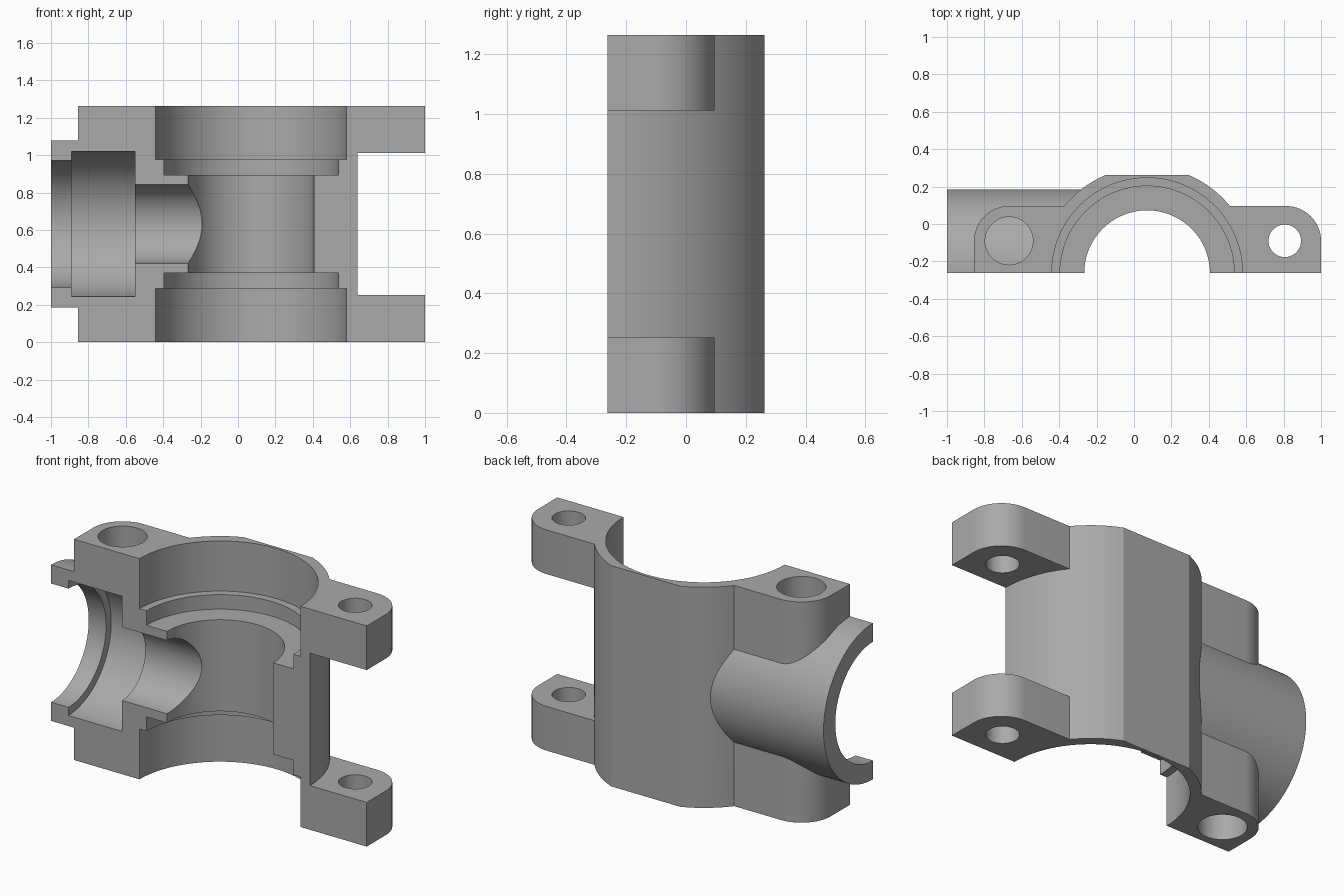
import bpy, bmesh, math
from mathutils import Matrix

if "Cube" in bpy.data.objects:
    bpy.data.objects.remove(bpy.data.objects["Cube"])

H = 1.264          # total height
Y0 = -0.263        # split plane, also the plane of both bore axes
AX, AZ = 0.07, H / 2   # main bore x, side port z

metal = bpy.data.materials.new("grey metal")
metal.diffuse_color = (0.40, 0.40, 0.40, 1)
metal.use_nodes = True
metal.node_tree.nodes["Principled BSDF"].inputs["Base Color"].default_value = metal.diffuse_color


def from_bmesh(name, bm):
    bmesh.ops.recalc_face_normals(bm, faces=bm.faces)
    me = bpy.data.meshes.new(name)
    bm.to_mesh(me)
    bm.free()
    ob = bpy.data.objects.new(name, me)
    bpy.context.collection.objects.link(ob)
    me.materials.append(metal)
    return ob


def box(name, lo, hi):
    bm = bmesh.new()
    size = [b - a for a, b in zip(lo, hi)]
    mid = [(a + b) / 2 for a, b in zip(lo, hi)]
    bmesh.ops.create_cube(bm, size=1, matrix=Matrix.Translation(mid) @ Matrix.Diagonal((*size, 1)))
    return from_bmesh(name, bm)


def rod(name, r, a, b, x=AX, y=Y0, along_x=False, seg=96):
    """Cylinder from a to b, upright at (x, y) or lying along x on the port axis."""
    bm = bmesh.new()
    if along_x:
        m = Matrix.Translation(((a + b) / 2, Y0, AZ)) @ Matrix.Rotation(math.pi / 2, 4, 'Y')
    else:
        m = Matrix.Translation((x, y, (a + b) / 2))
    bmesh.ops.create_cone(bm, cap_ends=True, segments=seg, radius1=r, radius2=r, depth=b - a, matrix=m)
    return from_bmesh(name, bm)


def lug(name, side, x_in, x_out, z0, z1, r=0.187, top=0.096):
    """Flange with one rounded back corner at its outer end."""
    cx, cy = x_out - side * r, top - r
    pts = [(x_in, -0.4), (x_out, -0.4)]
    for i in range(25):
        t = math.pi / 2 * i / 24
        pts.append((cx + side * r * math.cos(t), cy + r * math.sin(t)))
    pts.append((x_in, top))
    bm = bmesh.new()
    face = bm.faces.new([bm.verts.new((x, y, z0)) for x, y in pts])
    ext = bmesh.ops.extrude_face_region(bm, geom=[face])
    bmesh.ops.translate(bm, vec=(0, 0, z1 - z0),
                        verts=[v for v in ext["geom"] if isinstance(v, bmesh.types.BMVert)])
    return from_bmesh(name, bm)


def combine(target, tool, op):
    mod = target.modifiers.new(op, 'BOOLEAN')
    mod.operation, mod.object, mod.solver = op, tool, 'EXACT'
    bpy.context.view_layer.objects.active = target
    bpy.ops.object.modifier_apply(modifier=mod.name)
    bpy.data.objects.remove(tool)


# main barrel with a flattened back
body = rod("valve_body_half", 0.57, 0, H)
combine(body, box("back_flat", (-1, 0.263, -1), (1, 1, 2)), 'DIFFERENCE')

# full-height flange on the port side, two short lugs on the other
combine(body, lug("port_flange", -1, AX, -0.855, 0, H), 'UNION')
for z0, z1 in ((0, 0.253), (H - 0.253, H)):
    combine(body, lug("bolt_lug", 1, AX, 1.0, z0, z1), 'UNION')

# bolt holes
combine(body, rod("large_hole", 0.128, -0.1, H + 0.1, -0.668, -0.09, seg=64), 'DIFFERENCE')
combine(body, rod("small_hole", 0.087, -0.1, H + 0.1, 0.806, -0.09, seg=64), 'DIFFERENCE')

# side port tube, which closes the middle of the large hole
combine(body, rod("port_tube", 0.447, -1.0, AX, along_x=True), 'UNION')

# main bore and its two-step seats at both ends
combine(body, rod("main_bore", 0.336, -0.1, H + 0.1), 'DIFFERENCE')
for r, depth in ((0.466, 0.37), (0.51, 0.287)):
    combine(body, rod("lower_seat", r, -0.1, depth), 'DIFFERENCE')
    combine(body, rod("upper_seat", r, H - depth, H + 0.1), 'DIFFERENCE')

# side port bore, chamber and mouth
for r, a, b in ((0.21, -0.7, AX), (0.387, -0.89, -0.55), (0.34, -1.1, -0.8)):
    combine(body, rod("port_bore", r, a, b, along_x=True), 'DIFFERENCE')

# split through the axes
combine(body, box("split", (-2, -2, -1), (2, Y0, 2)), 'DIFFERENCE')

bpy.ops.object.select_all(action='DESELECT')
body.select_set(True)
bpy.context.view_layer.objects.active = body
bpy.ops.object.shade_smooth_by_angle(angle=math.radians(20))
